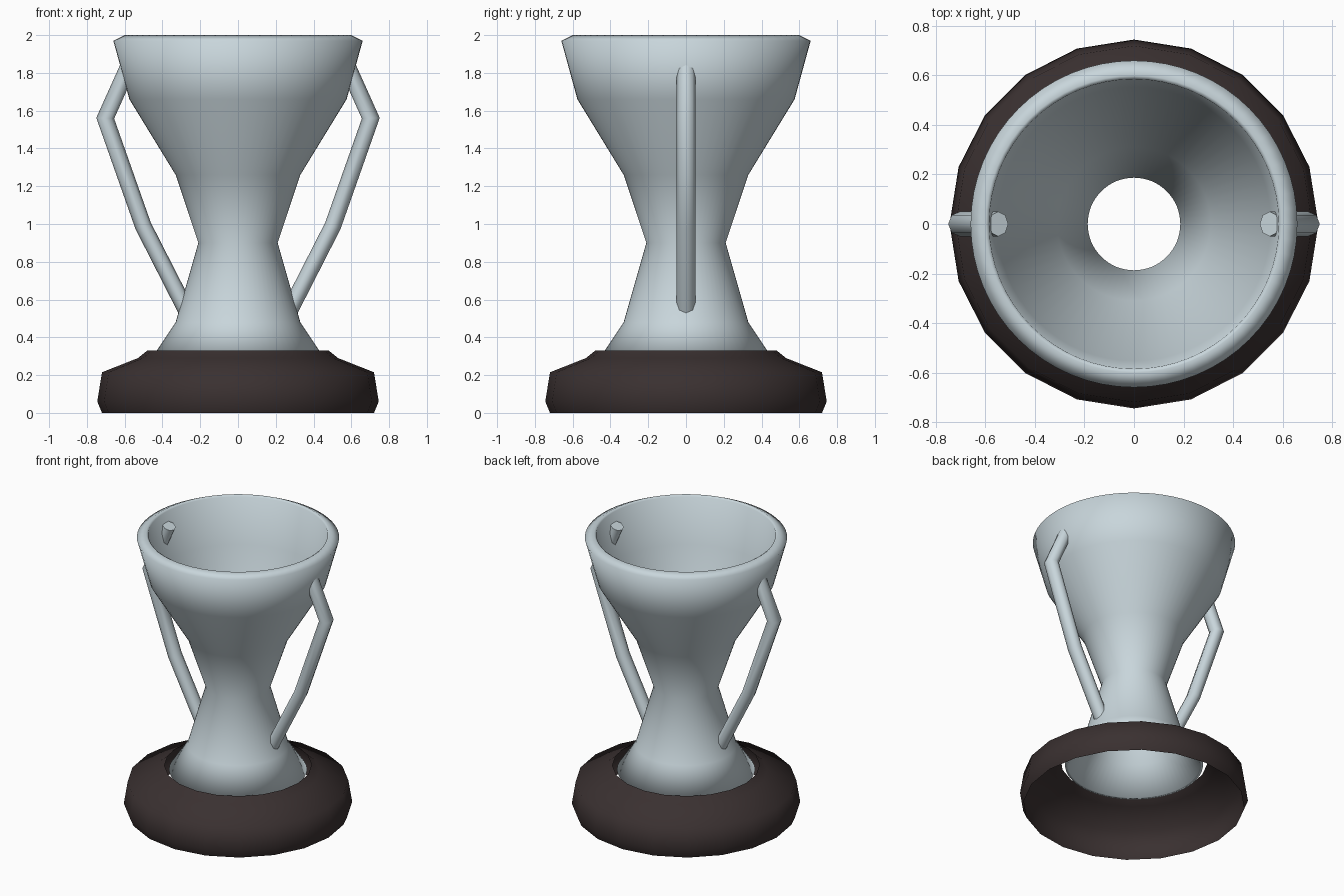
import bpy, bmesh, math
from mathutils import Vector

if "Cube" in bpy.data.objects:
    bpy.data.objects.remove(bpy.data.objects["Cube"])


def material(name, rgb):
    m = bpy.data.materials.new(name)
    m.diffuse_color = (*rgb, 1)
    m.use_nodes = True
    m.node_tree.nodes["Principled BSDF"].inputs["Base Color"].default_value = m.diffuse_color
    return m


SILVER = material("silver", (0.58, 0.67, 0.71))
DARK = material("dark wood", (0.042, 0.030, 0.030))


def finish(bm, name, mat, smooth=True):
    bmesh.ops.recalc_face_normals(bm, faces=bm.faces)
    mesh = bpy.data.meshes.new(name)
    bm.to_mesh(mesh)
    bm.free()
    mesh.materials.append(mat)
    for p in mesh.polygons:
        p.use_smooth = smooth and len(p.vertices) == 4
    ob = bpy.data.objects.new(name, mesh)
    bpy.context.collection.objects.link(ob)
    return ob


def skin(bm, rings, closed=False):
    pairs = list(zip(rings, rings[1:]))
    if closed:
        pairs.append((rings[-1], rings[0]))
    n = len(rings[0])
    for a, b in pairs:
        for i in range(n):
            j = (i + 1) % n
            bm.faces.new((a[i], a[j], b[j], b[i]))


def lathe(name, profile, sides, mat, closed=False):
    bm = bmesh.new()
    angles = [2 * math.pi * i / sides for i in range(sides)]
    rings = [[bm.verts.new((r * math.cos(a), r * math.sin(a), z)) for a in angles]
             for r, z in profile]
    skin(bm, rings, closed)
    return finish(bm, name, mat)


def handle(name, path, side):
    # mitred tube along a path in the xz plane
    bm = bmesh.new()
    pts = [Vector(p) for p in path]
    rings = []
    for k, p in enumerate(pts):
        d0 = (p - pts[k - 1]).normalized() if k else None
        d1 = (pts[k + 1] - p).normalized() if k < len(pts) - 1 else None
        t = ((d0 or d1) + (d1 or d0)).normalized()
        n = Vector((-t.y, t.x)) / t.dot(d0 or d1)
        ring = []
        for i in range(8):
            a = 2 * math.pi * i / 8
            q = p + n * 0.044 * math.cos(a)
            ring.append(bm.verts.new((side * q.x, 0.05 * math.sin(a), q.y)))
        rings.append(ring)
    skin(bm, rings)
    bm.faces.new(rings[0])
    bm.faces.new(rings[-1])
    return finish(bm, name, SILVER)


# Hollow cup: outer wall, rolled lip, inner wall
lathe("cup", [(0.45, 0.30), (0.33, 0.48), (0.21, 0.90), (0.33, 1.26), (0.575, 1.66),
              (0.66, 1.97), (0.60, 2.0), (0.585, 1.99), (0.553, 1.66), (0.31, 1.26),
              (0.187, 0.90), (0.31, 0.48), (0.43, 0.30)], 64, SILVER, closed=True)

# Open, low-sided base shell
lathe("base", [(0.72, 0), (0.745, 0.06), (0.72, 0.215), (0.53, 0.29), (0.48, 0.33)], 20, DARK)

# Two side handles
PATH = [(0.548, 1.905), (0.703, 1.56), (0.502, 0.99), (0.275, 0.545)]
handle("right_handle", PATH, 1)
handle("left_handle", PATH, -1)
